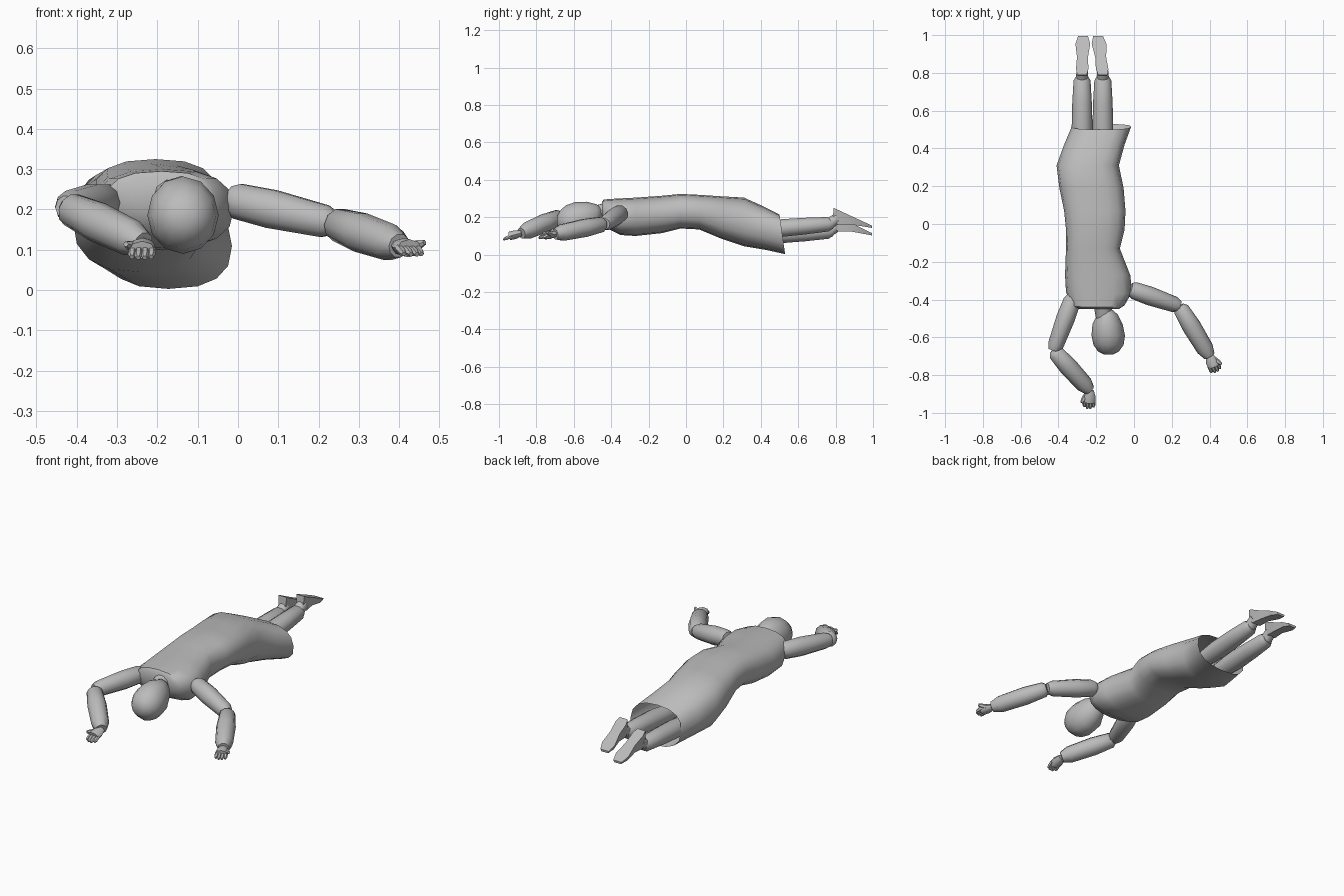
import bpy, bmesh, math
from mathutils import Vector

cube = bpy.data.objects.get("Cube")
if cube:
    bpy.data.objects.remove(cube, do_unlink=True)

grey = bpy.data.materials.new("plain_grey")
grey.use_nodes = True
grey.diffuse_color = (0.5, 0.5, 0.5, 1)
grey.node_tree.nodes["Principled BSDF"].inputs["Base Color"].default_value = (0.5, 0.5, 0.5, 1)


def finish(name, bm, angle=40):
    bmesh.ops.recalc_face_normals(bm, faces=bm.faces)
    mesh = bpy.data.meshes.new(name)
    bm.to_mesh(mesh)
    bm.free()
    mesh.materials.append(grey)
    ob = bpy.data.objects.new(name, mesh)
    bpy.context.collection.objects.link(ob)
    bpy.ops.object.select_all(action="DESELECT")
    ob.select_set(True)
    bpy.context.view_layer.objects.active = ob
    bpy.ops.object.shade_smooth_by_angle(angle=math.radians(angle))
    return ob


def loft(name, rings, cap_start=True, cap_end=True, angle=40):
    """Skin a list of equal-sized point rings."""
    bm = bmesh.new()
    loops = [[bm.verts.new(p) for p in ring] for ring in rings]
    n = len(loops[0])
    for a, b in zip(loops, loops[1:]):
        for i in range(n):
            j = (i + 1) % n
            bm.faces.new((a[i], a[j], b[j], b[i]))
    if cap_start:
        bm.faces.new(loops[0])
    if cap_end:
        bm.faces.new(loops[-1])
    return finish(name, bm, angle)


def limb(name, start, end, radii, flat=1.0, sides=10, angle=50):
    """Tube from start to end; radii are (fraction, radius), flat scales the height."""
    a, b = Vector(start), Vector(end)
    d = (b - a).normalized()
    side = d.cross(Vector((0, 0, 1))).normalized()
    up = side.cross(d)
    rings = []
    for t, r in radii:
        c = a.lerp(b, t)
        rings.append([c + side * r * math.cos(k * math.tau / sides)
                      + up * r * flat * math.sin(k * math.tau / sides) for k in range(sides)])
    return loft(name, rings, angle=angle)


def body_ring(y, x0, x1, z0, z1, tilt=0.0, sides=16, power=0.8):
    """Rounded-box section across the body; tilt moves the underside backward."""
    ring = []
    for k in range(sides):
        c, s = math.cos(k * math.tau / sides), math.sin(k * math.tau / sides)
        u = math.copysign(abs(c) ** power, c)
        v = math.copysign(abs(s) ** power, s)
        ring.append(Vector(((x0 + x1) / 2 + u * (x1 - x0) / 2, y - tilt * v,
                            (z0 + z1) / 2 + v * (z1 - z0) / 2)))
    return ring


# Dress: y, x range, z range, tilt; open at the hem
dress = [
    (-0.45, -0.29, -0.08, 0.19, 0.28, 0.0),
    (-0.43, -0.33, -0.05, 0.14, 0.295, 0.01),
    (-0.36, -0.36, -0.01, 0.105, 0.30, 0.01),
    (-0.27, -0.365, -0.02, 0.10, 0.305, 0.0),
    (-0.13, -0.36, -0.075, 0.115, 0.315, 0.0),
    (-0.03, -0.36, -0.05, 0.14, 0.325, 0.0),
    (0.07, -0.37, -0.045, 0.135, 0.32, 0.0),
    (0.19, -0.395, -0.055, 0.085, 0.312, 0.0),
    (0.31, -0.41, -0.08, 0.045, 0.305, 0.0),
    (0.42, -0.37, -0.05, 0.025, 0.26, 0.01),
    (0.515, -0.33, -0.015, 0.003, 0.215, 0.015),
]
loft("dress", [body_ring(*row) for row in dress], cap_end=False)

# Neck and head
limb("neck", (-0.17, -0.40, 0.24), (-0.15, -0.55, 0.20), [(0, 0.048), (1, 0.042)])
head = [
    (-0.45, -0.17, -0.12, 0.19, 0.25),
    (-0.48, -0.195, -0.085, 0.14, 0.27),
    (-0.53, -0.22, -0.06, 0.10, 0.283),
    (-0.59, -0.225, -0.048, 0.09, 0.282),
    (-0.64, -0.215, -0.055, 0.10, 0.265),
    (-0.675, -0.19, -0.08, 0.13, 0.235),
    (-0.69, -0.16, -0.11, 0.16, 0.205),
]
loft("head", [body_ring(*row, sides=12, power=1.0) for row in head], angle=60)

# Arms: shoulder, elbow, wrist, fingertip
upper = [(0, 0.035), (0.08, 0.046), (0.4, 0.05), (0.9, 0.042), (1, 0.03)]
fore = [(0, 0.026), (0.06, 0.042), (0.4, 0.05), (0.85, 0.046), (1, 0.03)]
arms = {
    "left": ((-0.02, -0.345, 0.225), (0.24, -0.435, 0.165), (0.40, -0.70, 0.11), (0.44, -0.79, 0.10)),
    "right": ((-0.32, -0.385, 0.22), (-0.425, -0.67, 0.205), (-0.235, -0.88, 0.115), (-0.24, -0.985, 0.09)),
}
for side, (shoulder, elbow, wrist, tip) in arms.items():
    limb(side + "_upper_arm", shoulder, elbow, upper)
    limb(side + "_forearm", elbow, wrist, fore)
    w, t = Vector(wrist), Vector(tip)
    across = (t - w).cross(Vector((0, 0, 1))).normalized()
    inward = across if side == "right" else -across
    limb(side + "_palm", w, w.lerp(t, 0.62), [(0, 0.022), (0.5, 0.033), (1, 0.032)], 0.7, 8)
    for i in range(4):
        root = w.lerp(t, 0.5) + across * (i - 1.5) * 0.016
        reach = root + (t - w) * (0.42 if i in (1, 2) else 0.34) - Vector((0, 0, 0.012))
        limb(f"{side}_finger_{i + 1}", root, reach, [(0, 0.01), (0.7, 0.01), (1, 0.006)], 1, 6)
    thumb = w.lerp(t, 0.3) + inward * 0.02
    limb(side + "_thumb", thumb, thumb + inward * 0.02 + (t - w) * 0.35 + Vector((0, 0, 0.015)),
         [(0, 0.014), (0.6, 0.012), (1, 0.007)], 1, 6)

# Legs and feet: x, knee height, ankle height, heel and toe heights, toe x
shin = [(0, 0.045), (0.35, 0.055), (0.65, 0.052), (0.94, 0.045), (1, 0.03)]
legs = {
    "left": (-0.165, 0.13, 0.165, 0.25, 0.155, -0.19),
    "right": (-0.275, 0.10, 0.125, 0.215, 0.115, -0.27),
}
for side, (x, knee, ankle, heel, toe, toe_x) in legs.items():
    limb(side + "_thigh", (x - 0.02, 0.1, 0.21), (x, 0.38, knee), [(0, 0.06), (0.5, 0.065), (1, 0.05)])
    limb(side + "_shin", (x, 0.36, knee), (x, 0.785, ankle), shin, 0.9)
    limb(side + "_ankle", (x, 0.765, ankle), (x, 0.81, ankle + 0.03), [(0, 0.032), (1, 0.03)])
    # Flat sole facing up, thick at the heel and thin at the toes
    rings = []
    for f, half, thick in ((0, 0.025, 0.07), (0.15, 0.033, 0.075), (0.45, 0.029, 0.045),
                           (0.8, 0.039, 0.024), (1, 0.026, 0.012)):
        c = Vector((x + (toe_x - x) * f, 0.79 + 0.205 * f, heel + (toe - heel) * f))
        low = c - Vector((0, 0.1 * thick, thick))
        rings.append([c + Vector((-half, 0, 0)), c + Vector((half, 0, 0)),
                      low + Vector((half * 0.8, 0, 0)), low + Vector((-half * 0.8, 0, 0))])
    loft(side + "_foot", rings, angle=30)
